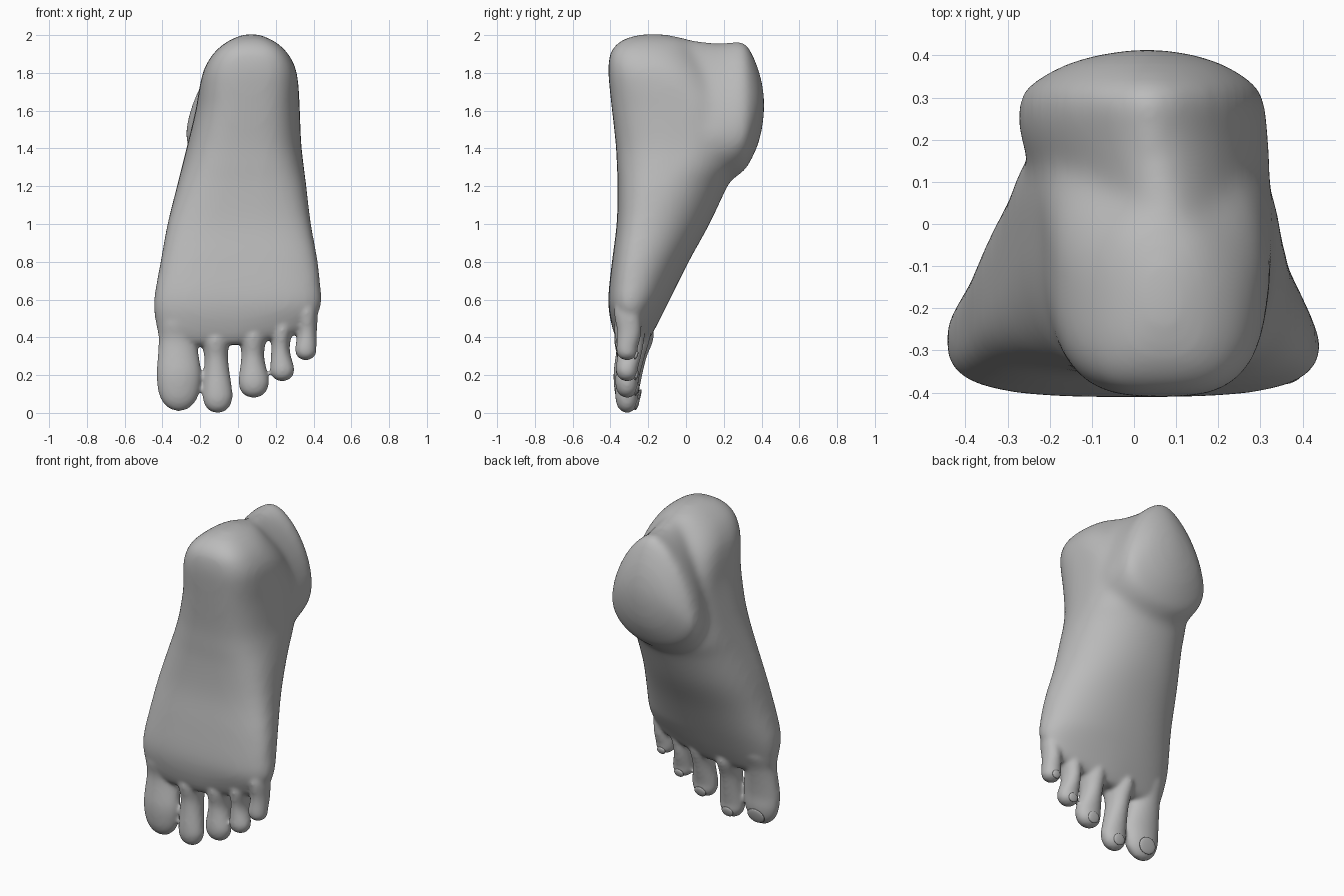
import bpy, bmesh
from math import sin, cos, pi, copysign
from mathutils import Vector, Matrix

cube = bpy.data.objects.get("Cube")
if cube:
    bpy.data.objects.remove(cube)

skin = bpy.data.materials.new("grey_skin")
skin.use_nodes = True
GREY = (0.5, 0.5, 0.5, 1)
skin.diffuse_color = GREY
skin.node_tree.nodes["Principled BSDF"].inputs["Base Color"].default_value = GREY


def blend(rows, steps=6):
    """Smoothly interpolate rows of section sizes."""
    out = []
    for i in range(len(rows) - 1):
        quad = [rows[max(i - 1, 0)], rows[i], rows[i + 1], rows[min(i + 2, len(rows) - 1)]]
        for k in range(steps):
            t = k / steps
            out.append([b + t / 2 * (c - a + t * (2*a - 5*b + 4*c - d + t * (3*(b - c) + d - a)))
                        for a, b, c, d in zip(*quad)])
    return out + [rows[-1]]


def loft(bm, rows, place, low_exp=2, high_exp=2, skew=0, sides=40):
    """Skin egg-shaped sections: (station, x min, x max, low, middle, high)."""
    rings = []
    for st, x0, x1, low, mid, high in blend(rows):
        ring = []
        for k in range(sides):
            c, s = cos(2 * pi * k / sides), sin(2 * pi * k / sides)
            e = 2 / (low_exp if s < 0 else high_exp)
            x = (x0 + x1) / 2 + (x1 - x0) / 2 * copysign(abs(c) ** e, c)
            h = abs(s) ** e
            d = mid + h * ((high - mid) if s > 0 else (low - mid))
            x += skew * max(s, 0) * (x1 - x0)
            ring.append(bm.verts.new(place(st, x, d)))
        rings.append(ring)
    for a, b in zip(rings, rings[1:]):
        for k in range(sides):
            n = (k + 1) % sides
            bm.faces.new((a[k], a[n], b[n], b[k]))
    bm.faces.new(rings[0][::-1])
    bm.faces.new(rings[-1])


def upright(st, x, d):
    # the front edge of the sole rises towards the little toe
    lift = 0.2 * max(x, 0) * max(0, min(1, (0.6 - st) / 0.18))
    return (x, d, st + lift)


def finish(name, bm):
    bmesh.ops.recalc_face_normals(bm, faces=bm.faces)
    mesh = bpy.data.meshes.new(name)
    bm.to_mesh(mesh)
    bm.free()
    for p in mesh.polygons:
        p.use_smooth = True
    mesh.materials.append(skin)
    ob = bpy.data.objects.new(name, mesh)
    bpy.context.collection.objects.link(ob)
    return ob


def fuse(ob, voxel, rounds):
    """Merge overlapping parts into one skin and soften the joins."""
    remesh = ob.modifiers.new("fuse", 'REMESH')
    remesh.mode = 'VOXEL'
    remesh.voxel_size = voxel
    remesh.use_smooth_shade = True
    soft = ob.modifiers.new("soften", 'SMOOTH')
    soft.factor = 0.5
    soft.iterations = rounds


bm = bmesh.new()

# Sole, instep and heel, from the toe roots up
loft(bm, [
    (0.345, -0.36, 0.32, -0.33, -0.28, -0.23),
    (0.38, -0.415, 0.40, -0.365, -0.28, -0.20),
    (0.48, -0.438, 0.435, -0.398, -0.28, -0.145),
    (0.60, -0.445, 0.445, -0.412, -0.28, -0.085),
    (0.80, -0.41, 0.425, -0.392, -0.25, 0.015),
    (1.00, -0.373, 0.388, -0.367, -0.19, 0.125),
    (1.20, -0.323, 0.363, -0.362, -0.10, 0.22),
    (1.30, -0.298, 0.35, -0.366, -0.03, 0.275),
    (1.42, -0.268, 0.336, -0.372, 0.02, 0.30),
    (1.60, -0.225, 0.328, -0.392, 0.02, 0.29),
    (1.72, -0.205, 0.322, -0.405, -0.05, 0.23),
    (1.82, -0.18, 0.308, -0.412, -0.12, 0.15),
    (1.91, -0.125, 0.26, -0.40, -0.17, 0.07),
    (1.97, -0.05, 0.19, -0.345, -0.18, 0.02),
    (2.00, 0.02, 0.12, -0.26, -0.18, -0.08),
    (2.008, 0.06, 0.08, -0.19, -0.18, -0.17),
], upright, low_exp=3.1, high_exp=2.15, skew=-0.04)

# Ankle stump with its domed end, running backwards
loft(bm, [
    (-0.20, -0.10, 0.25, 1.32, 1.50, 1.98),
    (0.00, -0.19, 0.315, 1.24, 1.46, 1.982),
    (0.12, -0.24, 0.322, 1.22, 1.46, 1.965),
    (0.22, -0.276, 0.318, 1.23, 1.47, 1.962),
    (0.295, -0.276, 0.31, 1.27, 1.49, 1.972),
    (0.335, -0.245, 0.285, 1.32, 1.52, 1.935),
    (0.385, -0.15, 0.20, 1.43, 1.60, 1.82),
    (0.41, -0.04, 0.10, 1.55, 1.63, 1.71),
    (0.415, 0.02, 0.04, 1.63, 1.64, 1.65),
], lambda st, x, d: (x, st, d), low_exp=2, high_exp=1.6, skew=0.03)

# Melt heel, instep and ankle together before adding the toes
core = finish("core", bm)
fuse(core, 0.02, 18)
bm = bmesh.new()
bm.from_object(core, bpy.context.evaluated_depsgraph_get())
bpy.data.objects.remove(core)

# Toes: root x, neck x, bulb x, bulb half width, neck half width, tip z, bulb z, neck z
toes = [
    (-0.31, -0.318, -0.313, 0.118, 0.102, 0.010, 0.22, 0.38),
    (-0.12, -0.115, -0.108, 0.079, 0.063, 0.000, 0.11, 0.28),
    (0.08, 0.078, 0.083, 0.080, 0.061, 0.080, 0.18, 0.30),
    (0.235, 0.225, 0.234, 0.064, 0.049, 0.168, 0.24, 0.34),
    (0.362, 0.366, 0.359, 0.057, 0.052, 0.279, 0.345, 0.43),
]
nails = bmesh.new()
for root, neck, bulb, wide, slim, tip, zb, zn in toes:
    deep = 0.045 + 0.22 * wide
    h = zb - tip
    drop = 0.2 * max(root, 0)
    broad = slim * 1.12
    rows = [(tip, bulb - 0.008, bulb + 0.008, -0.318, -0.31, -0.302)]
    for f, r in ((0.06, 0.42), (0.25, 0.76), (0.55, 0.95), (1, 1)):
        rows.append((tip + f * h, bulb - wide * r, bulb + wide * r,
                     -0.312 - deep * r, -0.312, -0.312 + deep * r))
    rows.append((zn, neck - slim, neck + slim, -0.365, -0.295, -0.212 - drop / 3))
    rows.append((zn + 0.12, root - broad, root + broad, -0.38, -0.29, -0.17 - drop))
    rows.append((zn + 0.22, root - slim / 2, root + slim / 2, -0.32, -0.28, -0.20 - drop))
    loft(bm, rows, lambda st, x, d: (x, d, st), sides=24)

    # Nail set into the upper side of the toe tip
    at = Vector((bulb, -0.312 + deep * 0.83, tip + 0.42 * min(h, 0.16)))
    size = Matrix.Diagonal((wide * 0.5, 0.01, wide * 0.42, 1))
    bmesh.ops.create_uvsphere(nails, u_segments=20, v_segments=12, radius=1,
                              matrix=Matrix.Translation(at) @ Matrix.Rotation(-0.3, 4, 'X') @ size)

foot = finish("foot", bm)
fuse(foot, 0.01, 12)
finish("toenails", nails)
